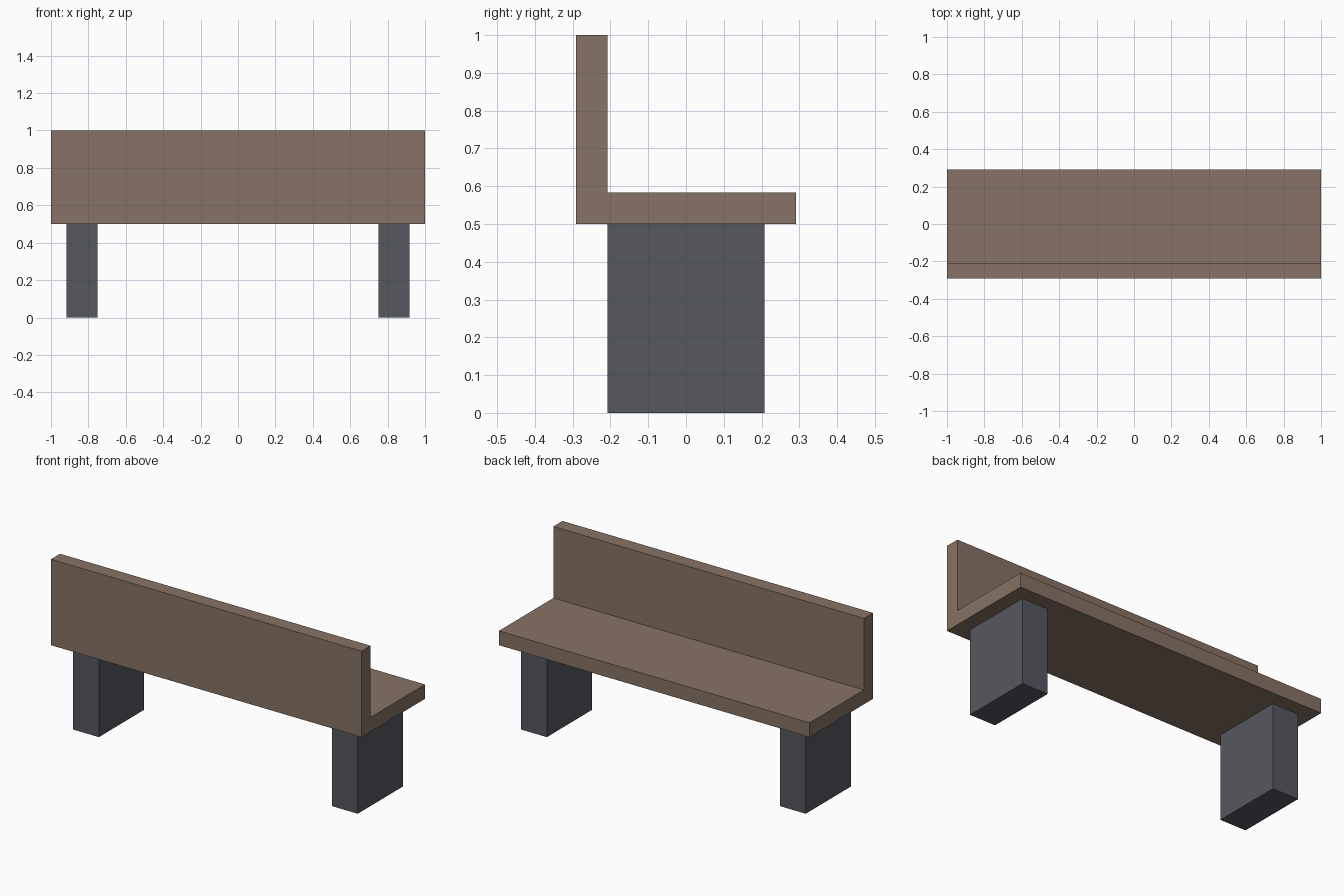
import bpy
import bmesh

if "Cube" in bpy.data.objects:
    bpy.data.objects.remove(bpy.data.objects["Cube"])


def make_material(name, color):
    mat = bpy.data.materials.new(name)
    mat.diffuse_color = (*color, 1.0)
    mat.use_nodes = True
    mat.node_tree.nodes["Principled BSDF"].inputs["Base Color"].default_value = mat.diffuse_color
    return mat


def extrude_profile(name, profile, x0, x1, mat):
    """Extrude a (y, z) outline along x from x0 to x1."""
    bm = bmesh.new()
    face = bm.faces.new([bm.verts.new((x0, y, z)) for y, z in profile])
    result = bmesh.ops.extrude_face_region(bm, geom=[face])
    moved = [v for v in result["geom"] if isinstance(v, bmesh.types.BMVert)]
    bmesh.ops.translate(bm, verts=moved, vec=(x1 - x0, 0, 0))
    bmesh.ops.recalc_face_normals(bm, faces=bm.faces)
    mesh = bpy.data.meshes.new(name)
    bm.to_mesh(mesh)
    bm.free()
    mesh.materials.append(mat)
    obj = bpy.data.objects.new(name, mesh)
    bpy.context.collection.objects.link(obj)
    return obj


wood = make_material("brown_wood", (0.242, 0.171, 0.130))
stone = make_material("dark_grey", (0.093, 0.098, 0.117))

U = 1 / 24  # design grid step

# L-shaped seat and backrest
seat_profile = [(-7, 12), (7, 12), (7, 14), (-5, 14), (-5, 24), (-7, 24)]
extrude_profile("seat_and_backrest", [(y * U, z * U) for y, z in seat_profile],
                -1.0, 1.0, wood)

# Block legs, one near each end
leg_profile = [(-5, 0), (5, 0), (5, 12), (-5, 12)]
for side, x0 in (("left", -22), ("right", 18)):
    extrude_profile(side + "_leg", [(y * U, z * U) for y, z in leg_profile],
                    x0 * U, (x0 + 4) * U, stone)
